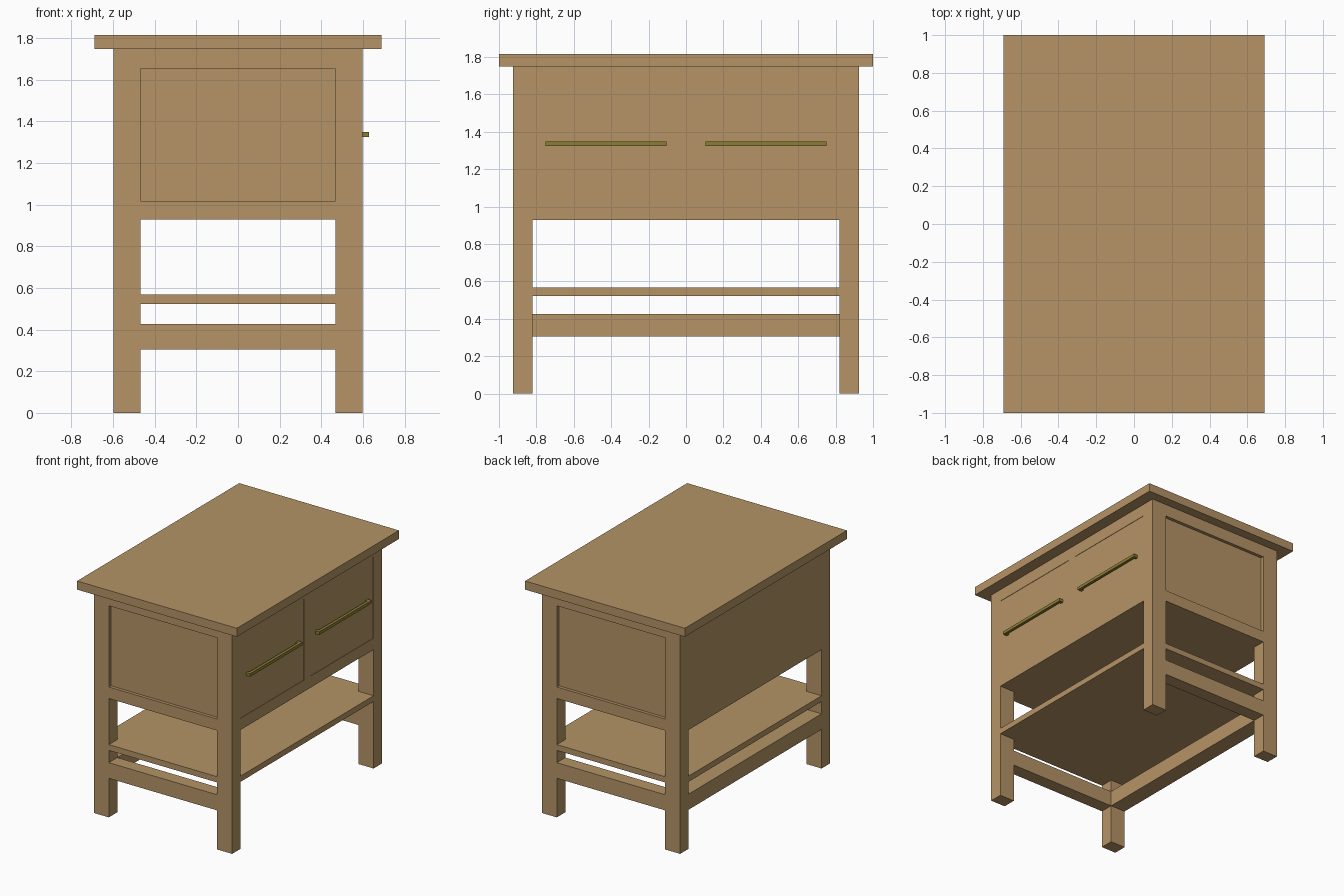
import bpy, bmesh

if "Cube" in bpy.data.objects:
    bpy.data.objects.remove(bpy.data.objects["Cube"])


def material(name, rgb):
    m = bpy.data.materials.new(name)
    m.diffuse_color = (*rgb, 1)
    m.use_nodes = True
    m.node_tree.nodes["Principled BSDF"].inputs["Base Color"].default_value = m.diffuse_color
    return m


WOOD = material("light wood", (0.46, 0.295, 0.132))
BRASS = material("aged brass", (0.26, 0.21, 0.035))


def finish(name, bm, mat):
    bmesh.ops.recalc_face_normals(bm, faces=bm.faces[:])
    me = bpy.data.meshes.new(name)
    bm.to_mesh(me)
    bm.free()
    me.materials.append(mat)
    ob = bpy.data.objects.new(name, me)
    bpy.context.collection.objects.link(ob)
    return ob


def box(name, x, y, z, mat=WOOD):
    """Box from (min, max) ranges on each axis."""
    bm = bmesh.new()
    bmesh.ops.create_cube(bm, size=1)
    for v in bm.verts:
        for i, (a, b) in enumerate((x, y, z)):
            v.co[i] = a if v.co[i] < 0 else b
    return finish(name, bm, mat)


def span(a, b, s):
    return tuple(sorted((a * s, b * s)))


# Outer and inner faces of the legs, and main heights
XO, XI = 0.597, 0.468
YO, YI = 0.925, 0.82
BODY, OPEN_LO, OPEN_HI, TOP = 0.928, 1.018, 1.652, 1.748


def plus_slab(name, z0, z1):
    """Slab notched at its corners to fit round the four legs."""
    q = [(XO, YI), (XI, YI), (XI, YO)]
    pts = (q + [(-x, y) for x, y in reversed(q)]
           + [(-x, -y) for x, y in q] + [(x, -y) for x, y in reversed(q)])
    bm = bmesh.new()
    face = bm.faces.new([bm.verts.new((x, y, z0)) for x, y in pts])
    ext = bmesh.ops.extrude_face_region(bm, geom=[face])["geom"]
    bmesh.ops.translate(bm, vec=(0, 0, z1 - z0),
                        verts=[e for e in ext if isinstance(e, bmesh.types.BMVert)])
    return finish(name, bm, WOOD)


# Table top
box("table_top", (-0.69, 0.69), (-1, 1), (TOP, 1.815))

# Legs
for sx, nx in ((-1, "left"), (1, "right")):
    for sy, ny in ((-1, "front"), (1, "back")):
        box(f"{ny}_{nx}_leg", span(XI, XO, sx), span(YI, YO, sy), (0, TOP))

# Cabinet rails above and below the openings
plus_slab("cabinet_lower_rails", BODY, OPEN_LO)
plus_slab("cabinet_upper_rails", OPEN_HI, TOP)

# Shelf
plus_slab("shelf", 0.523, 0.568)

# Front and back: recessed panel and low stretcher
for sy, ny in ((-1, "front"), (1, "back")):
    box(f"{ny}_panel", (-XI, XI), span(YI, YO - 0.025, sy), (OPEN_LO, OPEN_HI))
    box(f"{ny}_stretcher", (-XI, XI), span(YI, YO, sy), (0.305, 0.427))

# Left side: flush panel and low stretcher
box("left_panel", (-XO, -XI), (-YI, YI), (OPEN_LO, OPEN_HI))
box("left_stretcher", (-XO, -XI), (-YI, YI), (0.305, 0.427))

# Right side: centre post, two drawers and their handles
box("drawer_divider", (XI, XO), (-0.04, 0.04), (OPEN_LO, OPEN_HI))
for s, n in ((-1, "front"), (1, "back")):
    box(f"{n}_drawer", (XI, XO - 0.003), span(0.04, YI, s), (OPEN_LO, OPEN_HI))
    box(f"{n}_handle_bar", (0.608, 0.63), span(0.105, 0.75, s), (1.325, 1.349), BRASS)
    for a, b, m in ((0.105, 0.13, "inner"), (0.725, 0.75, "outer")):
        box(f"{n}_handle_{m}_post", (0.59, 0.608), span(a, b, s), (1.325, 1.349), BRASS)
